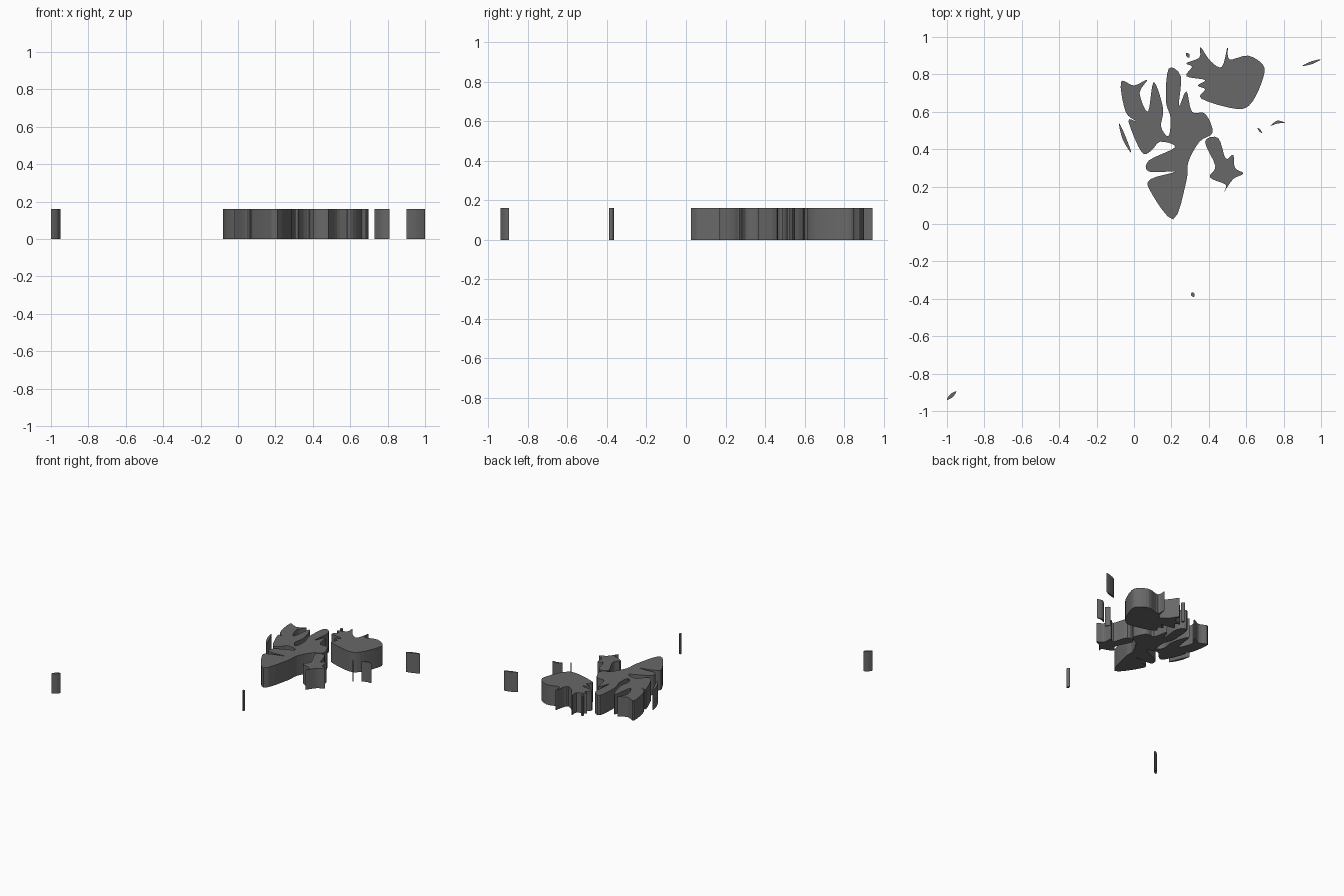
import bpy
from mathutils import Vector

if "Cube" in bpy.data.objects:
    bpy.data.objects.remove(bpy.data.objects["Cube"])

HEIGHT = 0.16

# Dark charcoal surface
charcoal = bpy.data.materials.new("charcoal")
charcoal.diffuse_color = (0.14, 0.14, 0.14, 1)
charcoal.use_nodes = True
charcoal.node_tree.nodes["Principled BSDF"].inputs["Base Color"].default_value = charcoal.diffuse_color


def island(name, coast):
    """Rounded closed coastline (hundredths of a unit) extruded into a flat slab."""
    pts = [Vector((x / 100, y / 100, 0)) for x, y in coast]
    curve = bpy.data.curves.new(name, 'CURVE')
    curve.dimensions = '2D'
    curve.fill_mode = 'BOTH'
    curve.extrude = HEIGHT / 2
    curve.resolution_u = 4
    curve.materials.append(charcoal)
    spline = curve.splines.new('BEZIER')
    spline.bezier_points.add(len(pts) - 1)
    for i, point in enumerate(spline.bezier_points):
        # Tangent from the neighbours keeps headlands and fjords narrow
        tangent = (pts[(i + 1) % len(pts)] - pts[i - 1]) / 6
        point.handle_left_type = point.handle_right_type = 'FREE'
        point.co = pts[i]
        point.handle_left = pts[i] - tangent
        point.handle_right = pts[i] + tangent
    spline.use_cyclic_u = True
    obj = bpy.data.objects.new(name, curve)
    obj.location.z = HEIGHT / 2
    bpy.context.collection.objects.link(obj)
    bpy.ops.object.select_all(action='DESELECT')
    obj.select_set(True)
    bpy.context.view_layer.objects.active = obj
    bpy.ops.object.convert(target='MESH')
    bpy.ops.object.shade_flat()


def sliver(name, start, end, width, bow=0):
    """Thin spindle-shaped islet between two points, optionally bowed sideways."""
    a, b = Vector(start), Vector(end)
    side = (b - a).orthogonal().normalized()
    mid = (a + b) / 2 + side * bow
    island(name, [a, mid + side * width / 2, b, mid - side * width / 2])


# Main island: headlands and fjords, clockwise from the north-west
island("main_island", [
    (-7, 76), (0, 74), (7, 77), (3, 70), (7.5, 60), (10.5, 76), (15.5, 62), (14.5, 52),
    (18.5, 47), (19.5, 57), (17, 66), (18.5, 83), (25, 79), (24, 63), (28, 71), (31, 60),
    (38, 59), (42, 49), (35, 44), (29, 33), (28, 23), (21, 2.5), (8.5, 18), (9, 24),
    (22, 28), (8, 28), (8, 34), (22, 41), (14, 44), (9, 39), (4, 38.5), (-3, 55),
    (1, 55), (-4.5, 60)])

# North-east island
island("north_east_island", [
    (28, 79), (31, 84), (28, 86), (35, 89), (35.5, 94.5), (41, 87), (47, 84), (50, 94.5),
    (51, 88), (61, 90), (69, 85), (69, 78), (63, 65), (55, 61.5), (36, 67), (38, 72),
    (34, 74), (38, 77)])

# South-east island
island("south_east_island", [
    (38, 44), (45, 46), (49, 35), (53, 37), (54, 30), (58.5, 27), (53, 24), (48, 17),
    (49, 21), (40.5, 25), (43.5, 31)])

# Slim outlying islets
sliver("west_strip", (-8, 54), (-1.5, 38), 2, -0.5)
sliver("east_bar", (90, 84.5), (100, 88), 1.5)
sliver("east_arc", (73, 52.5), (81, 54), 1.5, 1.3)
sliver("east_islet", (66, 51.5), (68.5, 48.5), 1)
sliver("north_islet", (28, 91.5), (29.5, 89), 2)
sliver("south_islet", (31, -36.5), (32, -39), 2)
sliver("far_islet", (-100, -94), (-95, -89.5), 2)
